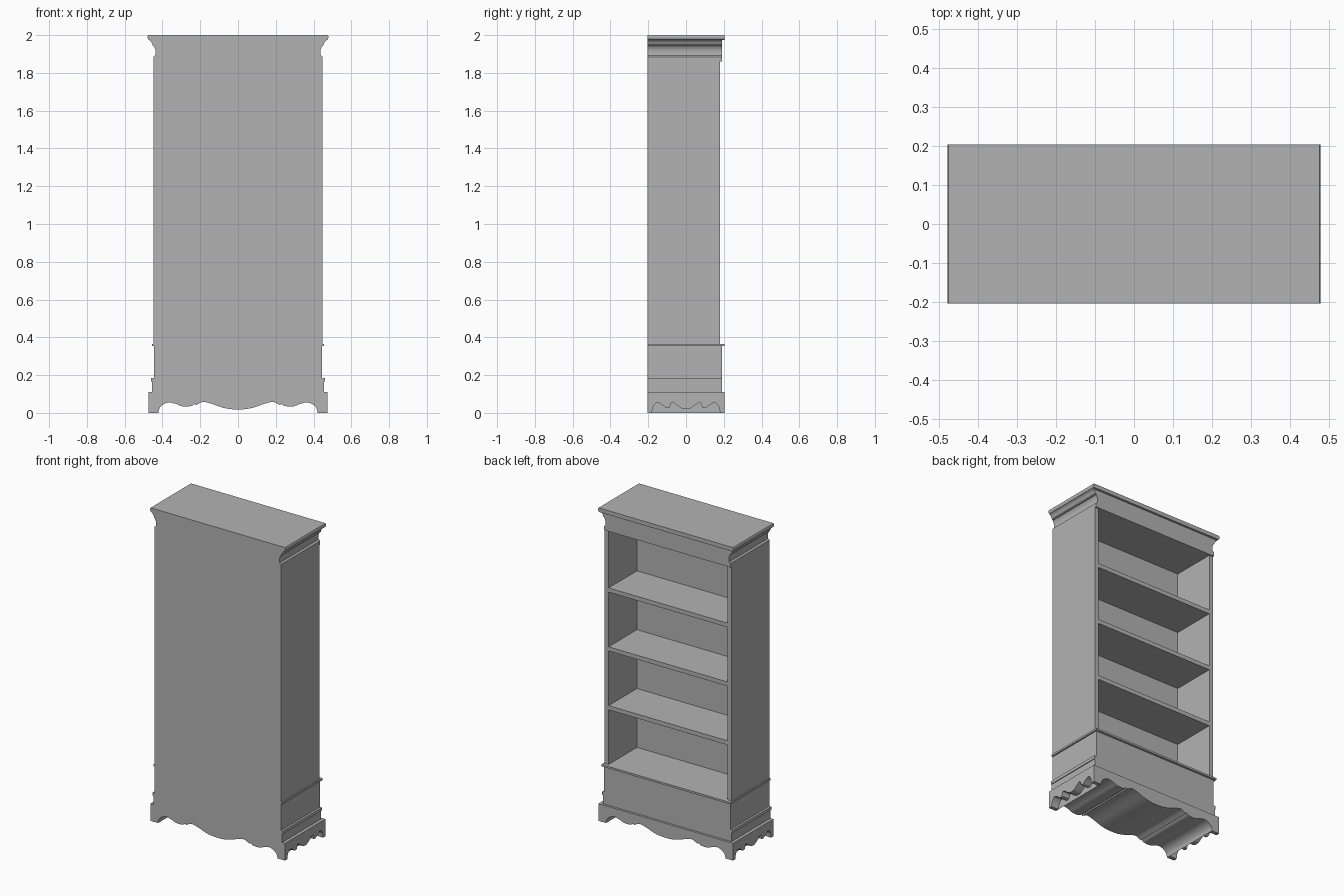
import bpy
import bmesh
import math
from mathutils import Vector

cube = bpy.data.objects.get("Cube")
if cube:
    bpy.data.objects.remove(cube)

paint = bpy.data.materials.new("plain_grey")
paint.use_nodes = True
GREY = (0.45, 0.45, 0.45, 1)
paint.diffuse_color = GREY
paint.node_tree.nodes["Principled BSDF"].inputs["Base Color"].default_value = GREY

WALL = -0.204   # closed flat side
LIP = 0.204     # furthest reach of the open side


def extrude(name, outline, place, start, end):
    """Extrude a 2D outline; place(a, b, t) maps outline and depth to space."""
    bm = bmesh.new()
    rings = [[bm.verts.new(place(a, b, t)) for a, b in outline] for t in (start, end)]
    n = len(outline)
    for i in range(n):
        j = (i + 1) % n
        bm.faces.new((rings[0][i], rings[0][j], rings[1][j], rings[1][i]))
    for ring in rings:
        bm.faces.new(ring)
    bmesh.ops.recalc_face_normals(bm, faces=bm.faces)
    mesh = bpy.data.meshes.new(name)
    bm.to_mesh(mesh)
    bm.free()
    mesh.materials.append(paint)
    obj = bpy.data.objects.new(name, mesh)
    bpy.context.collection.objects.link(obj)
    bpy.ops.object.select_all(action="DESELECT")
    obj.select_set(True)
    bpy.context.view_layer.objects.active = obj
    bpy.ops.object.shade_smooth_by_angle(angle=math.radians(30))
    return obj


def along_y(a, b, t):
    return (a, t, b)


def along_x(a, b, t):
    return (t, a, b)


def box(name, x0, x1, y0, y1, z0, z1):
    return extrude(name, [(x0, z0), (x1, z0), (x1, z1), (x0, z1)], along_y, y0, y1)


def smooth(points, steps=5):
    """Catmull-Rom curve through the points."""
    p = [Vector(q) for q in points]
    p = [p[0] * 2 - p[1]] + p + [p[-1] * 2 - p[-2]]
    out = []
    for a, b, c, d in zip(p, p[1:], p[2:], p[3:]):
        for s in range(steps):
            t = s / steps
            out.append((b * 2 + (c - a) * t + (a * 2 - b * 5 + c * 4 - d) * t ** 2
                        + (b * 3 - a - c * 3 + d) * t ** 3) / 2)
    return [tuple(v) for v in out] + [tuple(points[-1])]


def mirrored(points):
    """Half outline ending on the centre line, completed to both sides."""
    return points + [(-a, b) for a, b in reversed(points[:-1])]


# Base: scalloped block between two scalloped end feet
BASE_TOP = 0.11
long_wave = smooth([(-0.422, 0), (-0.415, 0.025), (-0.395, 0.045), (-0.365, 0.055),
                    (-0.33, 0.048), (-0.295, 0.035), (-0.25, 0.036), (-0.228, 0.048)])
long_wave += smooth([(-0.222, 0.041), (-0.2, 0.053), (-0.18, 0.058), (-0.14, 0.048),
                     (-0.085, 0.029), (-0.04, 0.02), (0, 0.018)])
extrude("base_block", mirrored(long_wave) + [(0.422, BASE_TOP), (-0.422, BASE_TOP)],
        along_y, WALL, LIP)

side_wave = smooth([(-0.18, 0), (-0.175, 0.03), (-0.155, 0.054), (-0.13, 0.045),
                    (-0.105, 0.026), (-0.085, 0.028)])
side_wave += smooth([(-0.082, 0.048), (-0.072, 0.057), (-0.05, 0.042),
                     (-0.02, 0.022), (0, 0.02)])
foot = [(WALL, 0)] + mirrored(side_wave) + [(LIP, 0), (LIP, BASE_TOP), (WALL, BASE_TOP)]
for side, name in ((1, "left_foot_panel"), (-1, "right_foot_panel")):
    extrude(name, foot, along_x, side * 0.422, side * 0.475)

# Plinth with its side beads, and the ledge above it
box("plinth_lower", -0.455, 0.455, WALL, 0.19, BASE_TOP, 0.165)
box("plinth_bead", -0.46, 0.46, WALL, 0.19, 0.165, 0.185)
box("plinth_upper", -0.446, 0.446, WALL, 0.19, 0.185, 0.354)
box("ledge", -0.456, 0.456, WALL, LIP, 0.354, 0.366)

# Cabinet: side panels, thick closed wall and shelves
FLOOR, CEILING, FACE, INNER = 0.366, 1.86, 0.181, -0.105
for side, name in ((1, "left_panel"), (-1, "right_panel")):
    x0, x1 = sorted((side * 0.42, side * 0.448))
    box(name, x0, x1, WALL, FACE, FLOOR, 1.885)
box("closed_wall", -0.42, 0.42, WALL, INNER, FLOOR, CEILING)
bay = (CEILING - FLOOR + 0.01) / 4
for i in range(1, 4):
    top = FLOOR + i * bay
    box("shelf_%d" % i, -0.42, 0.42, INNER, FACE, top - 0.027, top)

# Crown: header rail, flared side moulding and top slab
box("header_core", -0.42, 0.42, WALL, 0.19, CEILING, 1.885)
for side, name in ((1, "left_header_end"), (-1, "right_header_end")):
    x0, x1 = sorted((side * 0.42, side * 0.448))
    box(name, x0, x1, FACE, 0.19, CEILING, 1.885)
flare = [(0.448, 1.885), (0.438, 1.893)]
flare += smooth([(0.436, 1.905), (0.438, 1.925), (0.446, 1.942)], 4)
flare += [(0.452, 1.944), (0.452, 1.951)]
flare += smooth([(0.455, 1.955), (0.461, 1.966), (0.47, 1.974)], 4)
extrude("crown_moulding", flare + [(-a, b) for a, b in reversed(flare)],
        along_y, WALL, 0.19)
slab = [(0.47, 1.974)] + smooth([(0.474, 1.976), (0.478, 1.984), (0.478, 1.994), (0.475, 2)], 3)
extrude("top_slab", slab + [(-a, b) for a, b in reversed(slab)], along_y, WALL, LIP)
